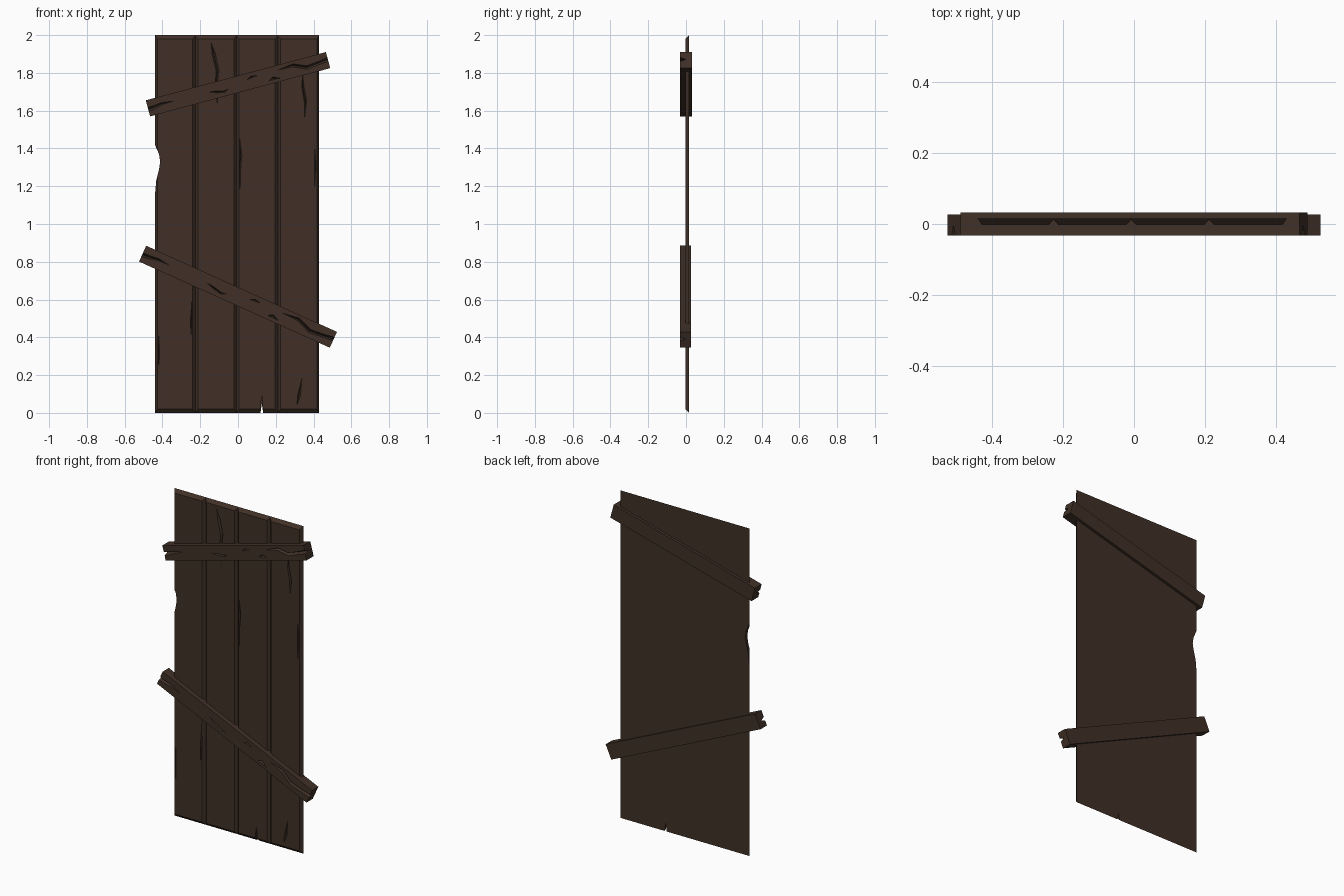
import bpy, bmesh, math
from mathutils import Matrix

if "Cube" in bpy.data.objects:
    bpy.data.objects.remove(bpy.data.objects["Cube"])

wood = bpy.data.materials.new("dark_brown_wood")
wood.diffuse_color = (0.052, 0.030, 0.020, 1)
wood.use_nodes = True
wood.node_tree.nodes["Principled BSDF"].inputs["Base Color"].default_value = wood.diffuse_color


def make_object(name, bm):
    bmesh.ops.recalc_face_normals(bm, faces=bm.faces)
    me = bpy.data.meshes.new(name)
    bm.to_mesh(me)
    bm.free()
    me.materials.append(wood)
    ob = bpy.data.objects.new(name, me)
    bpy.context.collection.objects.link(ob)
    return ob


def add_crack(bm, points, front, depth):
    """V-shaped wedge along (x, z, width) points; zero width gives a tapered end."""
    widest = max(p[2] for p in points)
    rings = []
    for i, (x, z, w) in enumerate(points):
        a, b = points[max(i - 1, 0)], points[min(i + 1, len(points) - 1)]
        dx, dz = b[0] - a[0], b[1] - a[1]
        n = math.hypot(dx, dz)
        nx, nz = -dz / n * w / 2, dx / n * w / 2
        top = front - 0.002
        if w == 0:
            rings.append([bm.verts.new((x, top, z))] * 3)
        else:
            rings.append([bm.verts.new((x + nx, top, z + nz)),
                          bm.verts.new((x, front + depth * w / widest, z)),
                          bm.verts.new((x - nx, top, z - nz))])
    for r, s in zip(rings, rings[1:]):
        for j in range(3):
            k = (j + 1) % 3
            bm.faces.new(list(dict.fromkeys((r[j], r[k], s[k], s[j]))))
    for r in (rings[0], rings[-1]):
        if r[0] is not r[1]:
            bm.faces.new(r)


def add_prism(bm, outline, y0, y1):
    a = [bm.verts.new((x, y0, z)) for x, z in outline]
    b = [bm.verts.new((x, y1, z)) for x, z in outline]
    bm.faces.new(a)
    bm.faces.new(b[::-1])
    for i in range(len(a)):
        j = (i + 1) % len(a)
        bm.faces.new((a[i], a[j], b[j], b[i]))


def carve(ob, bm):
    cutter = make_object("crack_cutter", bm)
    cutter.hide_render = True
    mod = ob.modifiers.new("cracks", 'BOOLEAN')
    mod.operation, mod.solver, mod.object = 'DIFFERENCE', 'EXACT', cutter
    mod.use_self = True
    bpy.context.view_layer.objects.active = ob
    bpy.ops.object.modifier_apply(modifier=mod.name)
    bpy.data.objects.remove(cutter)


# Door panel: plank profile with V grooves, ends sloped toward the front
FRONT, BACK = -0.003, 0.016
profile = [(-0.44, BACK), (-0.427, FRONT)]
for gx in (-0.226, -0.008, 0.211):
    profile += [(gx - 0.014, FRONT), (gx, BACK - 0.004), (gx + 0.014, FRONT)]
profile += [(0.417, FRONT), (0.43, BACK)]
bm = bmesh.new()
slope = lambda y: 0.02 * (BACK - y) / (BACK - FRONT)
low = [bm.verts.new((x, y, slope(y))) for x, y in profile]
high = [bm.verts.new((x, y, 2 - slope(y))) for x, y in profile]
bm.faces.new(low)
bm.faces.new(high[::-1])
for i in range(len(low)):
    j = (i + 1) % len(low)
    bm.faces.new((low[i], low[j], high[j], high[i]))
panel = make_object("door_panel", bm)

# Cracks, side bite and bottom split of the panel
bm = bmesh.new()
for pts in (
    [(-0.145, 1.97, 0), (-0.128, 1.9, 0.02), (-0.108, 1.81, 0.018), (-0.117, 1.72, 0.012), (-0.105, 1.6, 0)],
    [(0.343, 1.8, 0), (0.343, 1.73, 0.014), (0.357, 1.65, 0.015), (0.353, 1.55, 0)],
    [(0.008, 1.47, 0), (0.014, 1.36, 0.016), (0.008, 1.28, 0.012), (0.012, 1.13, 0)],
    [(0.31, 0.03, 0), (0.323, 0.09, 0.018), (0.341, 0.2, 0)],
    [(0.405, 1.42, 0), (0.41, 1.31, 0.01), (0.405, 1.17, 0)],
    [(-0.242, 0.64, 0), (-0.246, 0.5, 0.011), (-0.25, 0.37, 0)],
    [(-0.418, 0.45, 0), (-0.42, 0.33, 0.008), (-0.417, 0.2, 0)],
):
    add_crack(bm, pts, FRONT, 0.013)
add_prism(bm, [(-0.5, 1.42), (-0.44, 1.42), (-0.418, 1.37), (-0.412, 1.33), (-0.418, 1.29),
               (-0.433, 1.23), (-0.44, 1.15), (-0.5, 1.15)], -0.05, 0.05)
add_prism(bm, [(0.113, -0.02), (0.119, 0.03), (0.127, 0.1), (0.131, 0.03), (0.139, -0.02)], -0.05, 0.006)
add_prism(bm, [(0.116, -0.021), (0.126, 0.05), (0.136, -0.021)], 0.004, 0.05)
carve(panel, bm)


# Slanted brace boards through the panel, sharing one crack layout
def brace(name, length, width, y0, y1, angle, z):
    bm = bmesh.new()
    a, b = length / 2, width / 2
    add_prism(bm, [(-a, -b), (a, -b), (a, b), (-a, b)], y0, y1)
    ob = make_object(name, bm)
    bm = bmesh.new()
    deep = ([(-0.53, -0.08, 0.026), (-0.47, -0.04, 0.02), (-0.42, 0.06, 0.012), (-0.35, 0.02, 0)],
            [(0.22, 0.2, 0), (0.31, 0.24, 0.018), (0.38, -0.1, 0.02), (0.45, -0.02, 0.018), (0.53, 0.08, 0.026)])
    small = ([(-0.17, 0.02, 0), (-0.12, -0.12, 0.012), (-0.08, -0.22, 0.01), (-0.05, -0.1, 0)],
             [(0.05, 0.1, 0), (0.08, 0.22, 0.012), (0.115, 0.2, 0)],
             [(0.16, -0.3, 0), (0.19, -0.2, 0.018), (0.23, -0.32, 0)])
    for group, depth in ((deep, 0.036), (small, 0.015)):
        for pts in group:
            add_crack(bm, [(u * length, v * width, w) for u, v, w in pts], y0, depth)
    carve(ob, bm)
    ob.data.transform(Matrix.Translation((0, 0, z)) @ Matrix.Rotation(-math.radians(angle), 4, 'Y'))


brace("upper_brace", 0.987, 0.088, -0.033, 0.033, 15.0, 1.74)
brace("lower_brace", 1.108, 0.092, -0.033, 0.027, -24.3, 0.615)
